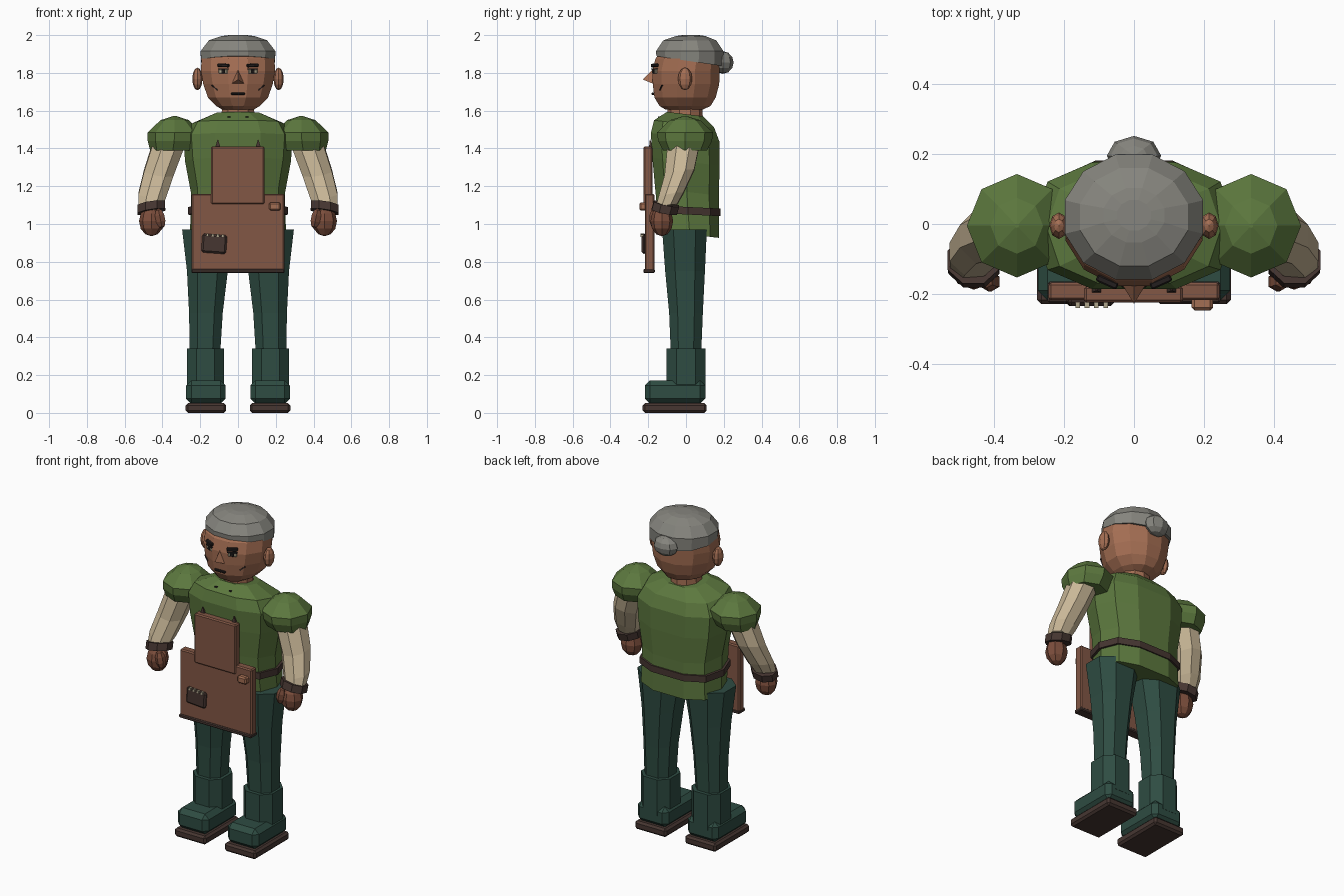
import bpy, bmesh, math
from mathutils import Matrix, Vector, Euler


def srgb(r, g, b):
    return [((c / 255 + 0.055) / 1.055) ** 2.4 for c in (r, g, b)] + [1.0]


def material(name, r, g, b):
    m = bpy.data.materials.new(name)
    m.diffuse_color = srgb(r, g, b)
    return m


GREEN = material("tunic green", 92, 120, 62)
TEAL = material("trouser teal", 46, 76, 66)
SKIN = material("skin", 164, 110, 83)
LEATHER = material("leather brown", 130, 87, 69)
HAND = material("hand brown", 124, 78, 60)
GREY = material("hair grey", 134, 133, 126)
CREAM = material("sleeve cream", 202, 184, 152)
DARK = material("dark brown", 70, 54, 49)
BLACK = material("near black", 36, 31, 31)
PALE = material("pale tan", 176, 166, 140)


def finish(name, bm, mat):
    bmesh.ops.recalc_face_normals(bm, faces=bm.faces)
    me = bpy.data.meshes.new(name)
    bm.to_mesh(me)
    bm.free()
    me.materials.append(mat)
    ob = bpy.data.objects.new(name, me)
    bpy.context.collection.objects.link(ob)
    return ob


def loft(name, rings, mat, n=8, power=1.0, turn=0.5, tilt=(0, 0)):
    """Skin horizontal rings (cx, cy, z, rx, ry); tilt slants them by x and y."""
    bm = bmesh.new()
    loops = []
    for cx, cy, z, rx, ry in rings:
        loop = []
        for i in range(n):
            a = 2 * math.pi * (i + turn) / n
            c, s = math.cos(a), math.sin(a)
            dx = math.copysign(abs(c) ** power, c) * rx
            dy = math.copysign(abs(s) ** power, s) * ry
            loop.append(bm.verts.new((cx + dx, cy + dy, z + tilt[0] * dx + tilt[1] * dy)))
        loops.append(loop)
    for a, b in zip(loops, loops[1:]):
        for i in range(n):
            j = (i + 1) % n
            bm.faces.new((a[i], a[j], b[j], b[i]))
    bm.faces.new(loops[0])
    bm.faces.new(loops[-1])
    return finish(name, bm, mat)


def box(name, lo, hi, mat, bevel=0.0, rot=(0, 0, 0)):
    """Box between two corners, with optional chamfer and turn about its centre."""
    lo, hi = Vector(lo), Vector(hi)
    bm = bmesh.new()
    bmesh.ops.create_cube(bm, size=1, matrix=Matrix.Diagonal((*(hi - lo), 1)))
    if bevel:
        bmesh.ops.bevel(bm, geom=bm.edges[:], offset=bevel, segments=1, affect='EDGES')
    bm.transform(Matrix.Translation((lo + hi) / 2) @ Euler(rot).to_matrix().to_4x4())
    return finish(name, bm, mat)


def ball(name, centre, radii, mat, u=8, v=6, rot=(0, 0, 0)):
    bm = bmesh.new()
    bmesh.ops.create_uvsphere(bm, u_segments=u, v_segments=v, radius=1)
    bm.transform(Matrix.Translation(centre) @ Euler(rot).to_matrix().to_4x4()
                 @ Matrix.Diagonal((*radii, 1)))
    return finish(name, bm, mat)


# Tunic with a hem that drops towards the back
loft("tunic", [(0, 0.02, 0.945, 0.255, 0.16), (0, 0.01, 1.07, 0.25, 0.17),
               (0, 0.005, 1.17, 0.25, 0.175), (0, 0, 1.33, 0.28, 0.185),
               (0, -0.005, 1.46, 0.29, 0.188), (0, -0.01, 1.53, 0.25, 0.165),
               (0, -0.005, 1.582, 0.13, 0.10)],
     GREEN, n=10, power=0.75, turn=0, tilt=(0, -0.12))
loft("belt", [(0, 0.01, 1.05, 0.265, 0.178), (0, 0.01, 1.09, 0.265, 0.178)],
     DARK, n=10, power=0.75, turn=0, tilt=(0, -0.05))

# Apron, bib, fastener and pouch
box("apron_skirt", (-0.245, -0.218, 0.75), (0.245, -0.168, 1.16), LEATHER, 0.007)
box("apron_bib", (-0.143, -0.225, 1.105), (0.14, -0.178, 1.41), LEATHER, 0.007)
box("apron_hem", (-0.247, -0.225, 0.74), (0.247, -0.165, 0.762), DARK, 0.005)
box("apron_fastener", (0.165, -0.247, 1.072), (0.226, -0.21, 1.115), SKIN, 0.008)
box("pouch", (-0.192, -0.235, 0.845), (-0.06, -0.21, 0.945), DARK, 0.01, (0, 0.07, 0))
for i in range(4):
    x = -0.168 + i * 0.027
    box(f"pouch_peg_{i}", (x, -0.24, 0.936 - i * 0.002), (x + 0.013, -0.225, 0.95 - i * 0.002), PALE)

# Head, neck and hair
loft("neck", [(0, -0.005, 1.53, 0.095, 0.095), (0, -0.005, 1.63, 0.088, 0.092)], SKIN, n=10)
loft("head", [(0, -0.01, 1.605, 0.085, 0.10), (0, -0.005, 1.625, 0.12, 0.14),
              (0, -0.005, 1.67, 0.165, 0.168), (0, 0, 1.74, 0.19, 0.182),
              (0, 0, 1.81, 0.203, 0.184), (0, 0.01, 1.875, 0.20, 0.178),
              (0, 0.02, 1.93, 0.16, 0.14)], SKIN, n=12)
loft("hair_cap", [(0, 0.02, 1.865, 0.203, 0.183), (0, 0.02, 1.915, 0.205, 0.185),
                  (0, 0.02, 1.972, 0.16, 0.145), (0, 0.025, 1.995, 0.09, 0.08),
                  (0, 0.025, 2.0, 0.05, 0.045)],
     GREY, n=12, tilt=(0, 0)).data.transform(Matrix.Identity(4))
cap = bpy.data.objects["hair_cap"]
for v in cap.data.vertices:          # hairline rises over the face
    if v.co.z < 1.87:
        v.co.z -= 0.15 * v.co.y
ball("hair_bun", (0, 0.195, 1.855), (0.078, 0.057, 0.06), GREY)

# Nose
bm = bmesh.new()
nose = [bm.verts.new(p) for p in ((0, -0.168, 1.825), (-0.037, -0.168, 1.74),
                                  (0.037, -0.168, 1.74), (0, -0.228, 1.765))]
for f in ((0, 1, 3), (0, 3, 2), (1, 2, 3), (0, 2, 1)):
    bm.faces.new([nose[i] for i in f])
finish("nose", bm, SKIN)
box("mouth", (-0.036, -0.182, 1.684), (0.036, -0.165, 1.696), BLACK, 0.003)

for s, side in ((-1, "left"), (1, "right")):
    def mid(x, y, z, w, d, h):
        return (s * x - w / 2, y - d / 2, z - h / 2), (s * x + w / 2, y + d / 2, z + h / 2)

    # Face details
    turn = math.radians(24) * s
    box(f"eye_{side}", *mid(0.077, -0.163, 1.808, 0.052, 0.016, 0.024), PALE, 0.004, (0, 0, turn))
    box(f"pupil_{side}", *mid(0.077, -0.167, 1.808, 0.02, 0.016, 0.022), BLACK, 0.003, (0, 0, turn))
    box(f"eyelid_{side}", *mid(0.077, -0.166, 1.821, 0.058, 0.016, 0.007), BLACK, 0, (0, 0, turn))
    box(f"brow_{side}", *mid(0.077, -0.166, 1.84, 0.064, 0.02, 0.018), BLACK, 0.004,
        (0, -0.05 * s, turn))
    box(f"cheek_line_{side}", *mid(0.122, -0.129, 1.722, 0.04, 0.014, 0.006), BLACK, 0,
        (0, -0.7 * s, turn))
    ball(f"ear_{side}", (s * 0.215, -0.005, 1.768), (0.027, 0.038, 0.06), SKIN)

    # Strap ends and collar studs
    loft(f"strap_end_{side}", [(s * 0.107, -0.186, 1.405, 0.02, 0.014),
                               (s * 0.107, -0.19, 1.447, 0.002, 0.002)], DARK, n=4)
    box(f"collar_stud_{side}", *mid(0.048, -0.137, 1.563, 0.016, 0.02, 0.014), BLACK)

    # Puffed shoulder, sleeve, cuff and hand
    loft(f"shoulder_puff_{side}", [(s * 0.345, -0.005, 1.388, 0.12, 0.115),
                                   (s * 0.338, -0.005, 1.44, 0.14, 0.143),
                                   (s * 0.335, -0.005, 1.485, 0.143, 0.148),
                                   (s * 0.335, -0.005, 1.55, 0.075, 0.08),
                                   (s * 0.335, -0.005, 1.572, 0.006, 0.006)], GREEN, n=8, turn=0)
    loft(f"sleeve_{side}", [(s * 0.468, -0.105, 1.09, 0.062, 0.062),
                            (s * 0.455, -0.08, 1.15, 0.078, 0.072),
                            (s * 0.42, -0.035, 1.27, 0.084, 0.085),
                            (s * 0.375, -0.015, 1.40, 0.088, 0.093),
                            (s * 0.35, -0.01, 1.46, 0.08, 0.085)],
         CREAM, n=8, tilt=(s * 0.15, 0.2))
    loft(f"cuff_{side}", [(s * 0.458, -0.115, 1.065, 0.079, 0.072),
                          (s * 0.46, -0.103, 1.108, 0.079, 0.072)],
         DARK, n=8, tilt=(-s * 0.15, -0.2))
    ball(f"hand_{side}", (s * 0.458, -0.128, 1.015), (0.066, 0.06, 0.08), HAND)
    ball(f"thumb_{side}", (s * 0.412, -0.165, 1.03), (0.03, 0.03, 0.055), HAND, 6, 5, (0, 0.2 * s, 0))

    # Trouser leg, boot shaft, shoe and sole
    loft(f"trouser_leg_{side}", [(s * 0.175, 0.0, 0.30, 0.085, 0.085),
                                 (s * 0.17, 0.0, 0.53, 0.095, 0.095),
                                 (s * 0.162, -0.005, 0.75, 0.115, 0.112),
                                 (s * 0.155, -0.008, 0.97, 0.15, 0.126)], TEAL, n=8, power=0.8)
    loft(f"boot_shaft_{side}", [(s * 0.172, 0.0, 0.12, 0.104, 0.11),
                                (s * 0.172, 0.0, 0.34, 0.104, 0.11)], TEAL, n=8, power=0.8)
    box(f"shoe_{side}", *mid(0.17, -0.058, 0.11, 0.21, 0.32, 0.125), TEAL, 0.028)
    box(f"sole_{side}", *mid(0.17, -0.06, 0.026, 0.214, 0.338, 0.052), DARK, 0.012)
